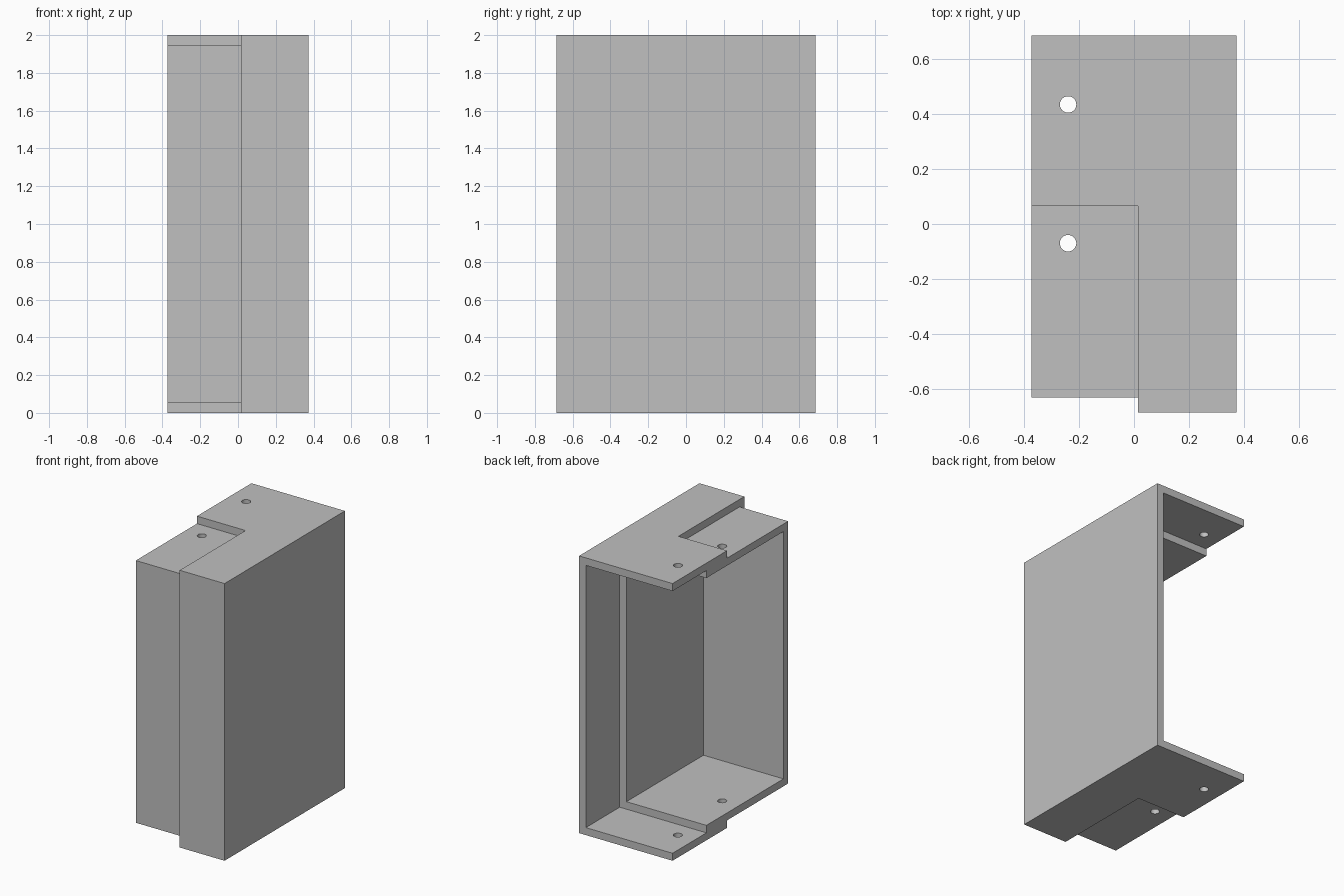
import bpy
from mathutils import Vector

cube = bpy.data.objects.get("Cube")
if cube:
    bpy.data.objects.remove(cube, do_unlink=True)

# Overall half sizes, height and sheet thickness
HX, HY, H, T = 0.373, 0.686, 2.0, 0.054
STEP_X, STEP_Y = 0.015, 0.065      # edges of the outer sleeve
INNER_Y = 0.30                     # rear edge of the inner sleeve
HOLE_X, HOLE_R = -0.24, 0.03
FAR = 1.0                          # overshoot for cutters

grey = bpy.data.materials.new("plain_grey")
grey.use_nodes = True
colour = (0.53, 0.53, 0.53, 1.0)
grey.diffuse_color = colour
grey.node_tree.nodes["Principled BSDF"].inputs["Base Color"].default_value = colour


def box(name, low, high):
    """Box between two opposite corners."""
    low, high = Vector(low), Vector(high)
    bpy.ops.mesh.primitive_cube_add(size=1, location=(low + high) / 2)
    ob = bpy.context.object
    ob.name = name
    ob.scale = high - low
    bpy.ops.object.transform_apply(location=True, rotation=False, scale=True)
    ob.data.materials.append(grey)
    return ob


def cut(target, cutter):
    """Subtract the cutter from the target and discard it."""
    cutter.hide_render = True
    mod = target.modifiers.new("cut", 'BOOLEAN')
    mod.operation = 'DIFFERENCE'
    mod.solver = 'EXACT'
    mod.object = cutter
    bpy.context.view_layer.objects.active = target
    bpy.ops.object.modifier_apply(modifier=mod.name)
    bpy.data.objects.remove(cutter, do_unlink=True)


# Solid block for the two telescoping sleeves
cover = box("stepped_cover", (-HX, -HY, 0), (HX, HY, H))

# Outside recess where the inner sleeve shows: top, bottom and front
cut(cover, box("top_recess", (-FAR, -FAR, H - T), (STEP_X, STEP_Y, H + FAR)))
cut(cover, box("bottom_recess", (-FAR, -FAR, -FAR), (STEP_X, STEP_Y, T)))
cut(cover, box("front_recess", (-FAR, -FAR, -FAR), (STEP_X, T - HY, H + FAR)))

# Cavity, open to the rear and one side, narrower inside the inner sleeve
cut(cover, box("rear_cavity", (-FAR, INNER_Y, T), (HX - T, FAR, H - T)))
cut(cover, box("front_cavity", (-FAR, 2 * T - HY, 2 * T),
               (HX - 2 * T, FAR / 2, H - 2 * T)))

# Screw holes through the top and bottom plates
for y in (0.435, -0.07):
    bpy.ops.mesh.primitive_cylinder_add(vertices=32, radius=HOLE_R, depth=H + FAR,
                                        location=(HOLE_X, y, H / 2))
    drill = bpy.context.object
    drill.data.materials.append(grey)
    cut(cover, drill)

# Smooth hole walls, sharp sheet edges
bpy.ops.object.select_all(action='DESELECT')
cover.select_set(True)
bpy.context.view_layer.objects.active = cover
bpy.ops.object.shade_smooth_by_angle()
